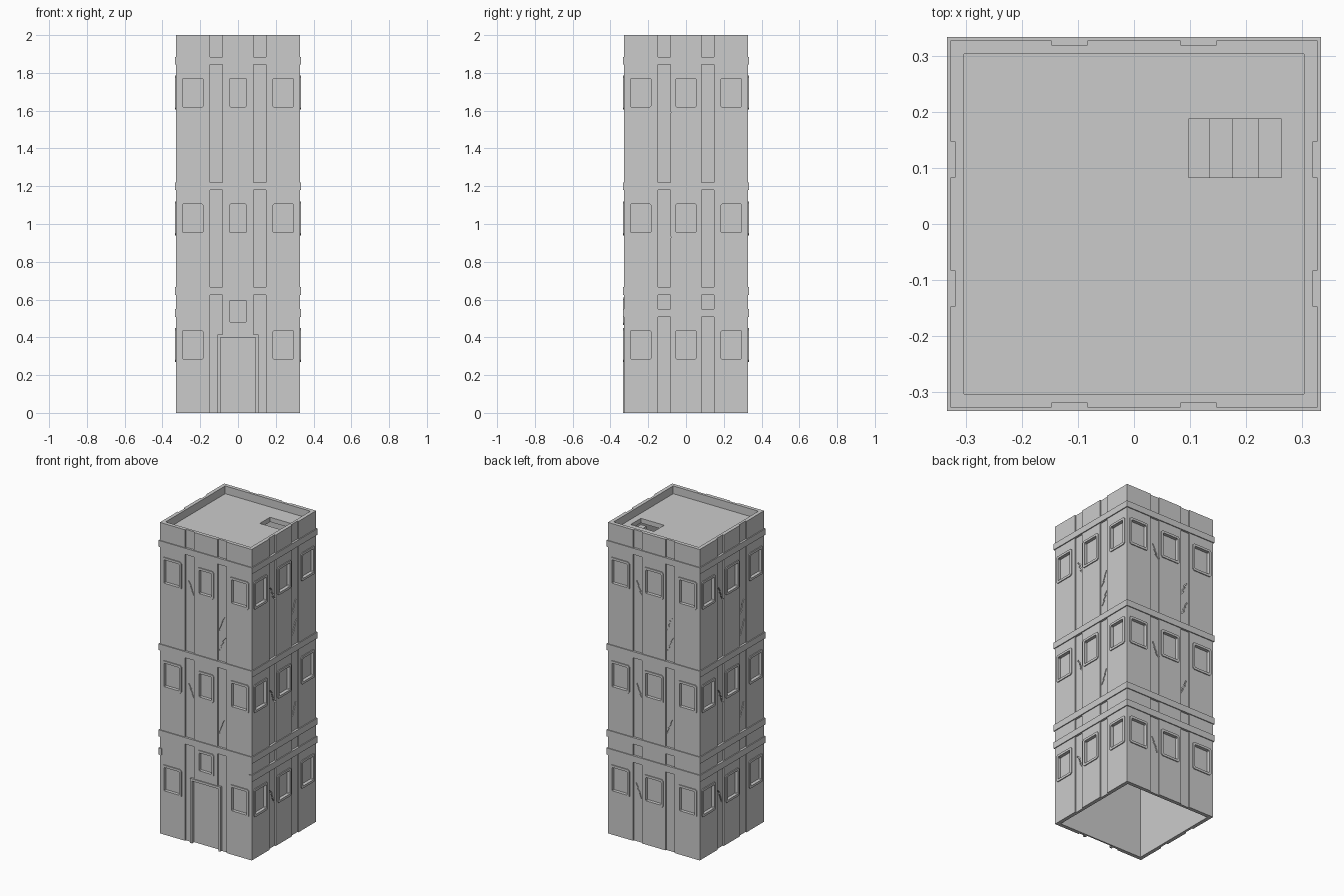
import bpy, bmesh, math, random
from mathutils import Matrix, Vector

if "Cube" in bpy.data.objects:
    bpy.data.objects.remove(bpy.data.objects["Cube"])

random.seed(4)
R = 0.327      # half width of the wall faces
INNER = 0.303  # half width of the hollow inside


def turn(k):
    return Matrix.Rotation(k * math.pi / 2, 4, 'Z')


def add_box(bm, x0, x1, y0, y1, z0, z1, k=0):
    m = Matrix.Translation(((x0 + x1) / 2, (y0 + y1) / 2, (z0 + z1) / 2))
    s = Matrix.Diagonal((x1 - x0, y1 - y0, z1 - z0, 1))
    bmesh.ops.create_cube(bm, size=1, matrix=turn(k) @ m @ s)


def make(name, bm):
    bmesh.ops.recalc_face_normals(bm, faces=bm.faces)
    me = bpy.data.meshes.new(name)
    bm.to_mesh(me)
    bm.free()
    ob = bpy.data.objects.new(name, me)
    bpy.context.collection.objects.link(ob)
    return ob


def cut(target, bm):
    cutter = make("cutter", bm)
    cutter.hide_render = True
    mod = target.modifiers.new("cut", 'BOOLEAN')
    mod.operation = 'DIFFERENCE'
    mod.solver = 'EXACT'
    mod.use_self = True
    mod.object = cutter
    bpy.context.view_layer.objects.active = target
    bpy.ops.object.modifier_apply(modifier=mod.name)
    bpy.data.objects.remove(cutter)


# Window layout: side, centre x, half width, bottom, top
windows = []
for k in range(4):
    for z in (0.285, 0.955, 1.62):
        for x in (-0.24, 0, 0.24):
            if k == 0 and x == 0:
                low, high = (0.48, 0.595) if z < 0.5 else (z, z + 0.15)
                windows.append((k, x, 0.044, low, high))
            else:
                windows.append((k, x, 0.054, z, z + 0.15))

# Hollow wall shell with roof slab, parapet and hatch
bm = bmesh.new()
add_box(bm, -R, R, -R, R, 0, 2)
walls = make("tower_walls", bm)
bm = bmesh.new()
add_box(bm, -INNER, INNER, -INNER, INNER, -0.1, 1.92)
add_box(bm, -INNER, INNER, -INNER, INNER, 1.95, 2.1)
add_box(bm, 0.097, 0.263, 0.083, 0.187, 1.9, 1.97)
cut(walls, bm)

# Vertical channels on every side
bm = bmesh.new()
for k in range(4):
    for x in (-0.115, 0.115):
        add_box(bm, x - 0.032, x + 0.032, -0.36, -0.319, -0.1, 2.1, k)
cut(walls, bm)

# Window and door recesses
bm = bmesh.new()
for k, x, w, z0, z1 in windows:
    add_box(bm, x - w, x + w, -0.36, -0.312, z0, z1, k)
add_box(bm, -0.093, 0.093, -0.36, -0.312, -0.1, 0.4)
cut(walls, bm)

# Cracks: short slanted slits around the channels
bm = bmesh.new()
for k in range(4):
    for x, z, lean in ((-0.105, 1.63, 1), (0.11, 1.46, -1), (0.115, 1.33, -1),
                       (-0.105, 0.97, 1), (0.11, 0.80, -1), (-0.11, 0.33, 1)):
        if k == 0 and z < 0.5:
            continue
        for i in range(3):
            a = lean * (0.35 + 0.5 * random.random())
            m = (Matrix.Translation((x - lean * (i - 1) * 0.012, -0.335, z + (i - 1) * 0.03))
                 @ Matrix.Rotation(-a, 4, 'Y') @ Matrix.Diagonal((0.007, 0.044, 0.036, 1)))
            bmesh.ops.create_cube(bm, size=1, matrix=turn(k) @ m)
cut(walls, bm)


# Window frames: rings with clipped corners
def outline(x, w, z0, z1, c):
    return [(x - w + c, z0), (x + w - c, z0), (x + w, z0 + c), (x + w, z1 - c),
            (x + w - c, z1), (x - w + c, z1), (x - w, z1 - c), (x - w, z0 + c)]


bm = bmesh.new()
for k, x, w, z0, z1 in windows:
    g = 0.015
    big = outline(x, w + g, z0 - g, z1 + g, 0.01)
    small = outline(x, w, z0, z1, 0.004)
    rings = []
    for pts, y in ((big, -0.322), (big, -0.333), (small, -0.333), (small, -0.312)):
        rings.append([bm.verts.new(turn(k) @ Vector((px, y, pz))) for px, pz in pts])
    for a in range(4):
        p, q = rings[a], rings[(a + 1) % 4]
        for i in range(8):
            j = (i + 1) % 8
            bm.faces.new((p[i], p[j], q[j], q[i]))
make("window_frames", bm)

# Door surround
bm = bmesh.new()
for s in (-1, 1):
    a, b = sorted((s * 0.093, s * 0.108))
    add_box(bm, a, b, -0.333, -0.312, 0, 0.4)
add_box(bm, -0.108, 0.108, -0.333, -0.312, 0.4, 0.415)
make("door_surround", bm)

# Horizontal bands; the lowest one skips the front
for name, z0, z1, sides in (("top_band", 1.845, 1.885, range(4)),
                            ("middle_band", 1.18, 1.22, range(4)),
                            ("lower_band", 0.625, 0.667, range(4)),
                            ("ground_band", 0.508, 0.55, range(1, 4))):
    bm = bmesh.new()
    for k in sides:
        add_box(bm, -0.333, 0.333, -0.333, -0.312, z0, z1, k)
    make(name, bm)

# Inner floors
for name, z in (("first_floor", 0.62), ("second_floor", 1.2)):
    bm = bmesh.new()
    add_box(bm, -INNER, INNER, -INNER, INNER, z - 0.03, z)
    make(name, bm)

# Stairs under the hatch
bm = bmesh.new()
edges = [0.097, 0.135, 0.175, 0.222, 0.263]
for i in range(4):
    top = 1.91 - (3 - i) * 0.04
    add_box(bm, edges[i], edges[i + 1], 0.083, 0.187, top - 0.05, top)
make("hatch_stairs", bm)
